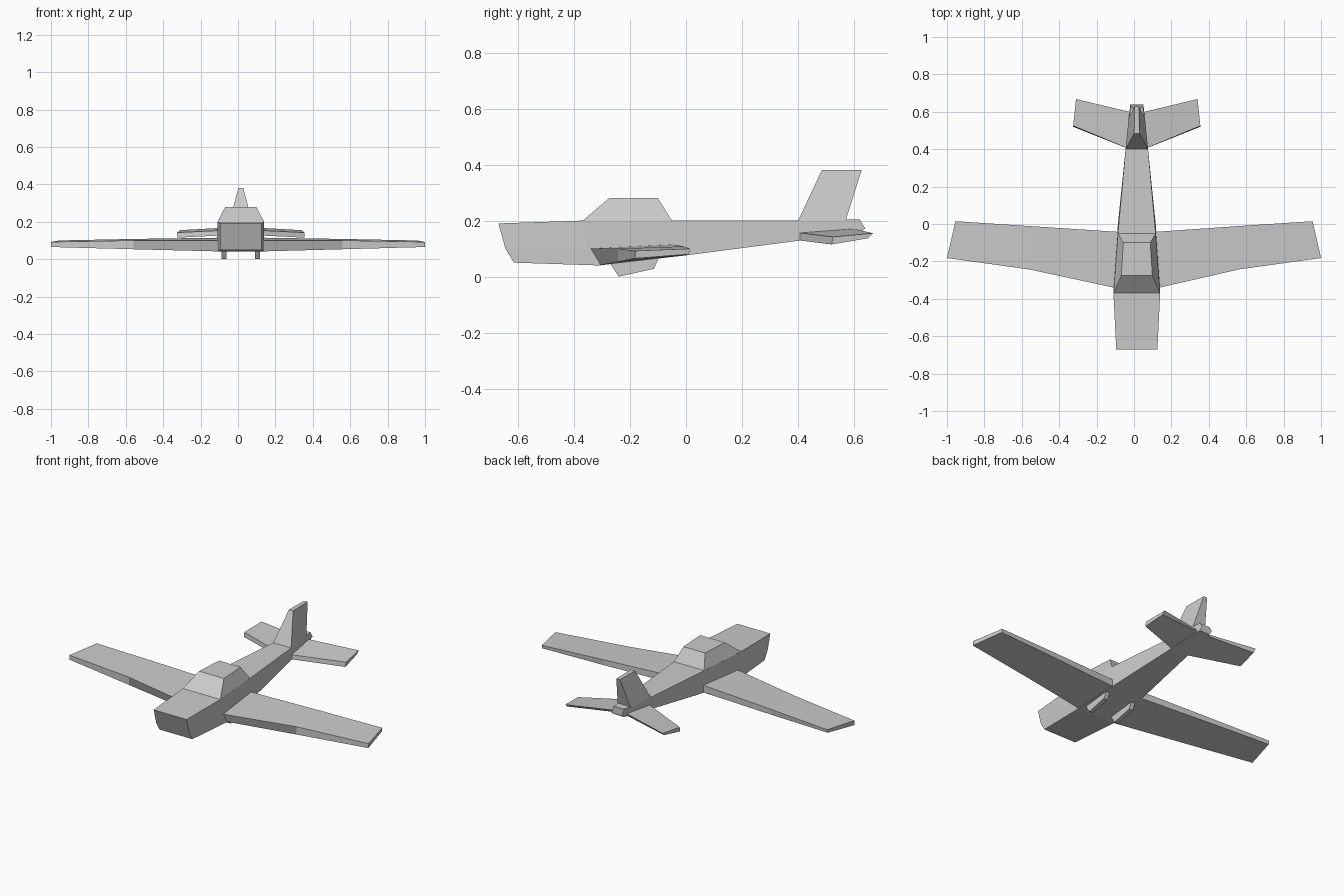
import bpy, bmesh

if "Cube" in bpy.data.objects:
    bpy.data.objects.remove(bpy.data.objects["Cube"])

CX = 0.015  # centre line of the fuselage

grey = bpy.data.materials.new("light grey")
grey.diffuse_color = (0.6, 0.6, 0.6, 1)
grey.use_nodes = True
grey.node_tree.nodes["Principled BSDF"].inputs["Base Color"].default_value = grey.diffuse_color


def loft(name, rings):
    """Skin matching rings of points and cap both ends."""
    bm = bmesh.new()
    loops = [[bm.verts.new(p) for p in ring] for ring in rings]
    n = len(loops[0])
    for a, b in zip(loops, loops[1:]):
        for i in range(n):
            j = (i + 1) % n
            bm.faces.new((a[i], a[j], b[j], b[i]))
    bm.faces.new(loops[0])
    bm.faces.new(loops[-1])
    bmesh.ops.recalc_face_normals(bm, faces=bm.faces)
    mesh = bpy.data.meshes.new(name)
    bm.to_mesh(mesh)
    bm.free()
    mesh.materials.append(grey)
    obj = bpy.data.objects.new(name, mesh)
    bpy.context.collection.objects.link(obj)
    return obj


def slab(y0, y1, w0, w1, z):
    """Level four-sided ring, half width w0 at the front and w1 at the back."""
    return [(CX - w0, y0, z), (CX + w0, y0, z), (CX + w1, y1, z), (CX - w1, y1, z)]


# Fuselage: half width, then (y, z) of the top, middle and bottom edge
sections = [
    (0.110, (-0.67, 0.19), (-0.645, 0.10), (-0.615, 0.05)),
    (0.125, (-0.37, 0.20), (-0.35, 0.10), (-0.31, 0.04)),
    (0.101, (-0.05, 0.20), (-0.03, 0.12), (0.0, 0.076)),
    (0.060, (0.40, 0.20), (0.40, 0.16), (0.40, 0.128)),
    (0.035, (0.62, 0.205), (0.64, 0.172), (0.62, 0.158)),
]
loft("fuselage", [[(CX - w, *t), (CX - w, *m), (CX - w, *b),
                   (CX + w, *b), (CX + w, *m), (CX + w, *t)]
                  for w, t, m, b in sections])

# Cockpit canopy and tail fin
loft("canopy", [slab(-0.37, -0.05, 0.125, 0.101, 0.199),
                slab(-0.275, -0.10, 0.083, 0.072, 0.28)])
loft("tail_fin", [slab(0.40, 0.57, 0.060, 0.043, 0.199),
                  slab(0.485, 0.627, 0.014, 0.012, 0.38)])

for side, s in (("left", -1), ("right", 1)):
    # Main wing: root, leading edge break and tip
    root = CX + s * 0.10
    loft(side + "_wing", [
        [(root, -0.345, 0.10), (root, -0.042, 0.115),
         (root, -0.042, 0.072), (root, -0.31, 0.041)],
        [(s * 0.56, -0.243, 0.10), (s * 0.56, -0.011, 0.108),
         (s * 0.56, -0.011, 0.076), (s * 0.56, -0.243, 0.053)],
        [(s * 1.0, -0.182, 0.092), (s * 0.955, 0.015, 0.10),
         (s * 0.955, 0.01, 0.08), (s * 1.0, -0.182, 0.065)]])

    # Horizontal tailplane
    x0, xf, xr = CX + s * 0.04, CX + s * 0.34, CX + s * 0.325
    loft(side + "_tailplane", [
        [(x0, 0.40, 0.157), (x0, 0.60, 0.171), (x0, 0.60, 0.16), (x0, 0.40, 0.13)],
        [(xf, 0.525, 0.142), (xr, 0.668, 0.155), (xr, 0.65, 0.137), (xf, 0.52, 0.115)]])

    # Fixed landing gear fairing, a thin plate under the belly
    profile = [(-0.28, 0.06), (-0.24, 0.0), (-0.115, 0.028), (-0.09, 0.08)]
    loft(side + "_gear_fairing",
         [[(CX + s * 0.09 + d, y, z) for y, z in profile] for d in (-0.013, 0.013)])
